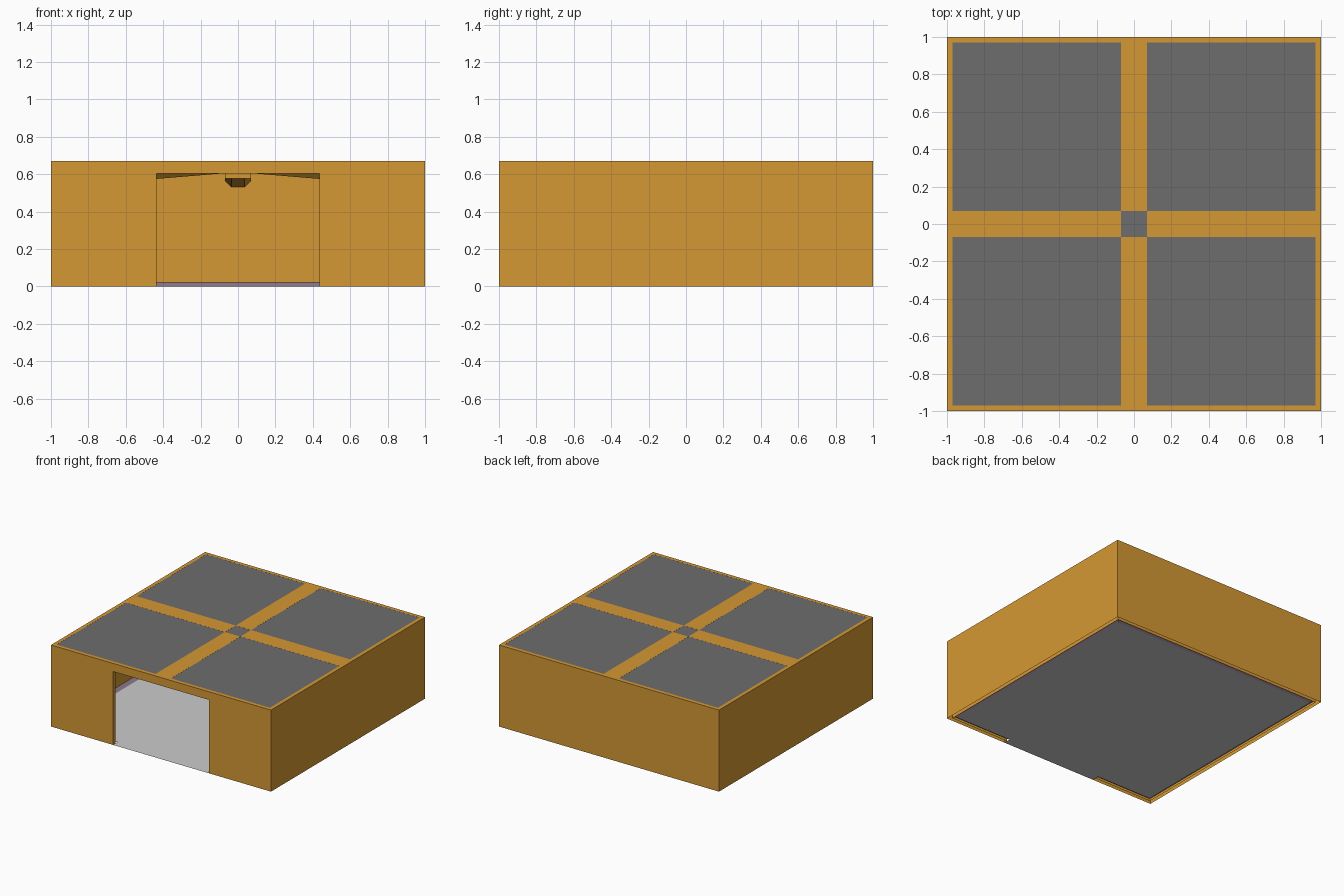
import bpy, bmesh
from math import pi
from mathutils import Matrix, Vector

if "Cube" in bpy.data.objects:
    bpy.data.objects.remove(bpy.data.objects["Cube"])

H, IN, DOOR, LINTEL = 0.67, 0.97, 0.435, 0.603


def material(name, rgb):
    m = bpy.data.materials.new(name)
    m.diffuse_color = (*rgb, 1)
    m.use_nodes = True
    m.node_tree.nodes["Principled BSDF"].inputs["Base Color"].default_value = m.diffuse_color
    return m


ochre = material("ochre", (0.66, 0.315, 0.033))
mauve = material("mauve", (0.27, 0.2, 0.27))
dark_grey = material("dark_grey", (0.153, 0.153, 0.153))


def mesh_object(name, verts, faces, mat=None):
    me = bpy.data.meshes.new(name)
    me.from_pydata(verts, [], faces)
    me.update()
    ob = bpy.data.objects.new(name, me)
    bpy.context.collection.objects.link(ob)
    if mat:
        me.materials.append(mat)
    return ob


def box(name, lo, hi, mat=None):
    lo, hi = Vector(lo), Vector(hi)
    bm = bmesh.new()
    bmesh.ops.create_cube(bm, size=1)
    for v in bm.verts:
        v.co = (lo + hi) / 2 + v.co * (hi - lo)
    ob = mesh_object(name, [], [], mat)
    bm.to_mesh(ob.data)
    bm.free()
    return ob


def drop_faces(ob, test):
    bm = bmesh.new()
    bm.from_mesh(ob.data)
    bmesh.ops.delete(bm, geom=[f for f in bm.faces if test(f)], context='FACES')
    bm.to_mesh(ob.data)
    bm.free()


# Walls: one block, hollowed out, with a doorway cut in the front
walls = box("walls", (-1, -1, 0), (1, 1, H), ochre)
cutters = [box("room_cutter", (-IN, -IN, -0.2), (IN, IN, 1), ochre),
           box("door_cutter", (-DOOR, -1.2, -0.2), (DOOR, -0.5, LINTEL), ochre)]
bpy.context.view_layer.objects.active = walls
for c in cutters:
    c.hide_render = True
    mod = walls.modifiers.new("cut", 'BOOLEAN')
    mod.operation, mod.solver, mod.object = 'DIFFERENCE', 'EXACT', c
    bpy.ops.object.modifier_apply(modifier=mod.name)
    bpy.data.objects.remove(c)
# The wall shells are open along the ground
drop_faces(walls, lambda f: f.calc_center_median().z < 0.001)

# Floor, running out through the doorway
F = 0.94
mesh_object("floor",
            [(-F, -F, 0), (F, -F, 0), (F, F, 0), (-F, F, 0),
             (-DOOR, -1, 0), (DOOR, -1, 0), (DOOR, -F, 0), (-DOOR, -F, 0)],
            [(0, 1, 2, 3), (4, 5, 6, 7)])

# Sloped skirting around the foot of the inner walls, open at the door
outer = [(DOOR, -IN), (IN, -IN), (IN, IN), (-IN, IN), (-IN, -IN), (-DOOR, -IN)]
inner = [(DOOR, -F), (F, -F), (F, F), (-F, F), (-F, -F), (-DOOR, -F)]
mesh_object("skirting",
            [(x, y, 0.02) for x, y in outer] + [(x, y, 0) for x, y in inner],
            [(i, i + 1, i + 7, i + 6) for i in range(5)], mauve)

# Ceiling sheet, facing down into the room
C = H - 0.0005
mesh_object("ceiling", [(-IN, -IN, C), (-IN, IN, C), (IN, IN, C), (IN, -IN, C)],
            [(0, 1, 2, 3)], dark_grey)


# Four ceiling beams with chamfered undersides; three deepen toward the walls,
# the front one stays level to clear the doorway
def section(r, b):
    return [(r, 0.07, H), (r, 0.07, b + 0.035), (r, 0.035, b),
            (r, -0.035, b), (r, -0.07, b + 0.035), (r, -0.07, H)]


faces = [(i, i + 6, (i + 1) % 6 + 6, (i + 1) % 6) for i in range(6)]
for k, (side, low) in enumerate((("right", 0.53), ("back", 0.53),
                                 ("left", 0.53), ("front", 0.605))):
    verts = section(0.07, 0.605) + section(IN, low)
    beam = mesh_object("ceiling_beam_" + side, verts, faces, ochre)
    beam.data.transform(Matrix.Rotation(k * pi / 2, 4, 'Z'))

# Block where the beams meet, open at the top
block = box("beam_joint", (-0.07, -0.07, 0.578), (0.07, 0.07, H), ochre)
drop_faces(block, lambda f: f.normal.z > 0.9)
